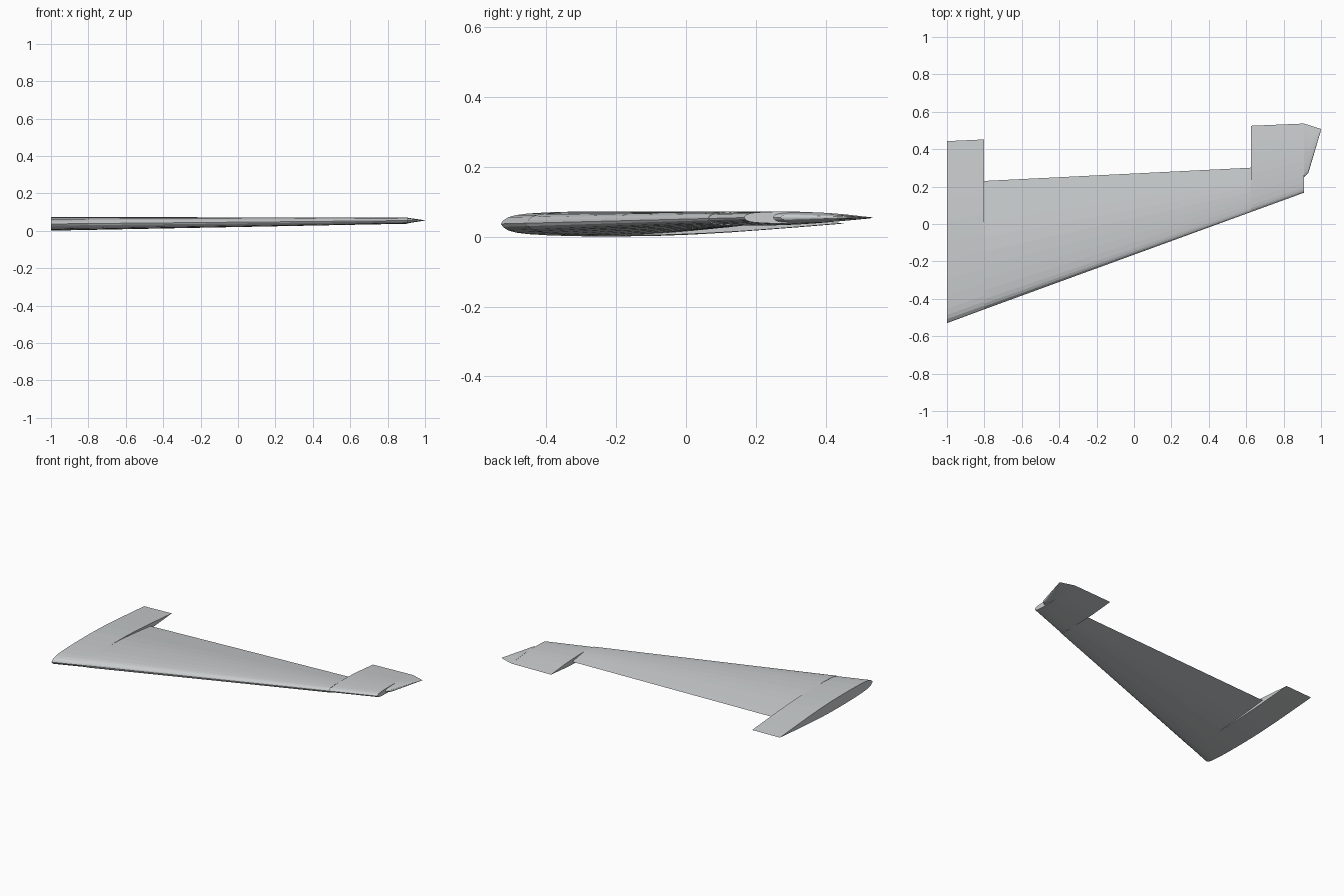
import bpy, bmesh

cube = bpy.data.objects.get("Cube")
if cube:
    bpy.data.objects.remove(cube, do_unlink=True)

grey = bpy.data.materials.new("pale grey paint")
grey.use_nodes = True
COLOUR = (0.58, 0.6, 0.61, 1)
grey.diffuse_color = COLOUR
grey.node_tree.nodes["Principled BSDF"].inputs["Base Color"].default_value = COLOUR

# Airfoil: chord fraction, fraction of the half thickness
AIRFOIL = [(0, 0), (0.006, 0.25), (0.022, 0.53), (0.045, 0.7), (0.08, 0.82),
           (0.15, 0.93), (0.24, 0.99), (0.34, 1), (0.45, 0.97), (0.56, 0.86),
           (0.68, 0.67), (0.8, 0.43), (0.9, 0.22), (1, 0)]


def middle(x):
    """Height of the chord line along the span."""
    return 0.037 + 0.018 * (x + 1) / 1.91


def half_thickness(x):
    return 0.036 - 0.019 * (x + 1) / 1.91


def section(x, front, back, half=None):
    """Closed airfoil loop at one span position."""
    half = half_thickness(x) if half is None else half
    chord, z = back - front, middle(x)
    upper = [(x, front + f * chord, z + t * half) for f, t in AIRFOIL]
    lower = [(x, front + f * chord, z - t * half) for f, t in AIRFOIL[-2:0:-1]]
    return upper + lower


def loft(name, sections):
    """Skin a row of airfoil loops and cap both ends."""
    bm = bmesh.new()
    loops = [[bm.verts.new(p) for p in s] for s in sections]
    count = len(loops[0])
    for a, b in zip(loops, loops[1:]):
        for i in range(count):
            j = (i + 1) % count
            bm.faces.new((a[i], a[j], b[j], b[i]))
    bm.faces.new(loops[0])
    bm.faces.new(loops[-1])
    bmesh.ops.recalc_face_normals(bm, faces=bm.faces)
    mesh = bpy.data.meshes.new(name)
    bm.to_mesh(mesh)
    bm.free()
    mesh.materials.append(grey)
    obj = bpy.data.objects.new(name, mesh)
    bpy.context.collection.objects.link(obj)
    return obj


# Long-chord root, cut-back centre panel, long-chord tip
loft("wing_root", [section(-1, -0.53, 0.443), section(-0.803, -0.457, 0.452)])
loft("wing_panel", [section(-0.803, -0.457, 0.23), section(0.625, 0.064, 0.301)])
loft("wing_tip", [section(0.625, 0.064, 0.525), section(0.908, 0.167, 0.537)])

# Control surface horn narrowing to the outer point
loft("tip_horn", [section(0.908, 0.25, 0.537, 0.015),
                  section(0.932, 0.272, 0.53, 0.011),
                  section(1, 0.502, 0.508, 0.0005)])
